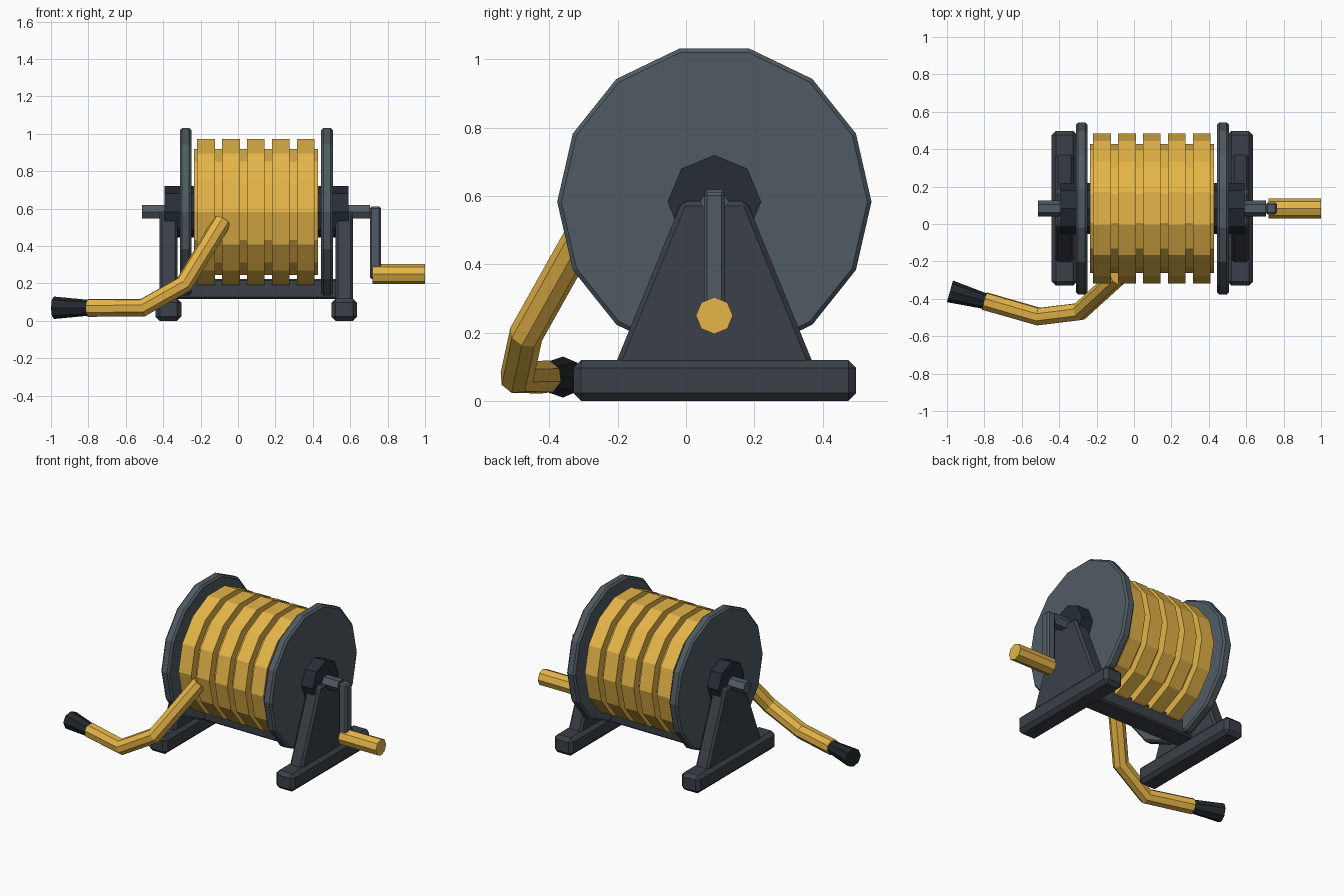
import bpy, bmesh, math
from mathutils import Vector

if "Cube" in bpy.data.objects:
    bpy.data.objects.remove(bpy.data.objects["Cube"])

CY, CZ = 0.083, 0.583      # axle position in y and z
MID = 0.098                # middle of the reel in x


def material(name, rgb):
    m = bpy.data.materials.new(name)
    m.diffuse_color = (*rgb, 1)
    m.use_nodes = True
    m.node_tree.nodes["Principled BSDF"].inputs["Base Color"].default_value = m.diffuse_color
    return m


GOLD = material("yellow_hose", (0.78, 0.46, 0.065))
STEEL = material("grey_steel", (0.08, 0.105, 0.125))
FRAME = material("dark_frame", (0.043, 0.052, 0.065))
HUB = material("dark_hub", (0.02, 0.027, 0.038))
BLACK = material("black_nozzle", (0.015, 0.021, 0.026))


def finish(bm, name, mat, bevel=0):
    bmesh.ops.recalc_face_normals(bm, faces=bm.faces)
    me = bpy.data.meshes.new(name)
    bm.to_mesh(me)
    bm.free()
    me.materials.append(mat)
    ob = bpy.data.objects.new(name, me)
    bpy.context.collection.objects.link(ob)
    if bevel:
        mod = ob.modifiers.new("bevel", 'BEVEL')
        mod.width = bevel
        mod.segments = 1
    return ob


def lathe_x(name, profile, sides, mat, cz=CZ):
    """Solid turned about an x-parallel axis from (x, radius) points."""
    bm = bmesh.new()
    rings = []
    for x, r in profile:
        rings.append([bm.verts.new((x, CY + r * math.cos(a), cz + r * math.sin(a)))
                      for a in (2 * math.pi * i / sides for i in range(sides))])
    for a, b in zip(rings, rings[1:]):
        for i in range(sides):
            j = (i + 1) % sides
            bm.faces.new((a[i], a[j], b[j], b[i]))
    bm.faces.new(rings[0])
    bm.faces.new(rings[-1])
    return finish(bm, name, mat)


def prism_x(name, outline, x0, x1, mat, bevel):
    """Outline in (y, z) extruded from x0 to x1."""
    bm = bmesh.new()
    face = bm.faces.new([bm.verts.new((x0, y, z)) for y, z in outline])
    ext = bmesh.ops.extrude_face_region(bm, geom=[face])
    verts = [v for v in ext["geom"] if isinstance(v, bmesh.types.BMVert)]
    bmesh.ops.translate(bm, verts=verts, vec=(x1 - x0, 0, 0))
    return finish(bm, name, mat, bevel)


def box(name, x0, x1, y0, y1, z0, z1, mat, bevel):
    return prism_x(name, [(y0, z0), (y1, z0), (y1, z1), (y0, z1)], x0, x1, mat, bevel)


# wound hose: core layer and five raised turns
lathe_x("hose_core", [(-0.235, 0.345), (0.428, 0.345)], 14, GOLD)
for i in range(5):
    c = MID - 0.002 + (i - 2) * 0.1335
    lathe_x(f"hose_turn_{i + 1}", [(c - 0.047, 0.40), (c + 0.047, 0.40)], 14, GOLD)

# axle through the whole reel
lathe_x("axle", [(-0.513, 0.042), (0.705, 0.042)], 6, STEEL)

# per side: flange, hub, A-shaped stand and foot
for side, s in (("left", -1), ("right", 1)):
    c, r, b = MID + s * 0.378, 0.46, 0.012
    lathe_x(f"{side}_flange", [(c - 0.031, r - b), (c - 0.031 + b, r),
                               (c + 0.031 - b, r), (c + 0.031, r - b)], 14, STEEL)
    lathe_x(f"{side}_hub", [(MID + s * 0.32, 0.137), (MID + s * 0.492, 0.137)], 8, HUB)
    c = MID + s * 0.47
    prism_x(f"{side}_stand", [(-0.21, 0.10), (0.376, 0.10), (0.178, 0.585), (-0.012, 0.585)],
            c - 0.048, c + 0.048, FRAME, 0.014)
    box(f"{side}_foot", c - 0.069, c + 0.069, -0.33, 0.498, 0, 0.12, FRAME, 0.023)

# cross bar joining the stands
box("cross_bar", MID - 0.45, MID + 0.45, CY - 0.07, CY + 0.07, 0.118, 0.225, FRAME, 0.01)

# crank
box("crank_arm", 0.705, 0.765, CY - 0.031, CY + 0.031, 0.225, 0.612, STEEL, 0.01)
lathe_x("crank_handle", [(0.72, 0.054), (1.0, 0.054)], 8, GOLD, cz=0.25)

# loose end of the hose
cu = bpy.data.curves.new("hose_end", 'CURVE')
cu.dimensions = '3D'
cu.bevel_depth = 0.05
cu.bevel_resolution = 2
cu.use_fill_caps = True
path = [(-0.085, -0.28, 0.53), (-0.29, -0.468, 0.195), (-0.51, -0.495, 0.07), (-0.80, -0.412, 0.07)]
sp = cu.splines.new('POLY')
sp.points.add(len(path) - 1)
for p, co in zip(sp.points, path):
    p.co = (*co, 1)
sp.use_smooth = False
cu.materials.append(GOLD)
bpy.context.collection.objects.link(bpy.data.objects.new("hose_end", cu))

# flared nozzle
a, b = Vector((-0.795, -0.413, 0.07)), Vector((-0.984, -0.36, 0.07))
bm = bmesh.new()
bmesh.ops.create_cone(bm, cap_ends=True, segments=8, radius1=0.042, radius2=0.06, depth=(b - a).length)
nozzle = finish(bm, "nozzle", BLACK)
nozzle.location = (a + b) / 2
nozzle.rotation_euler = (b - a).to_track_quat('Z', 'Y').to_euler()
